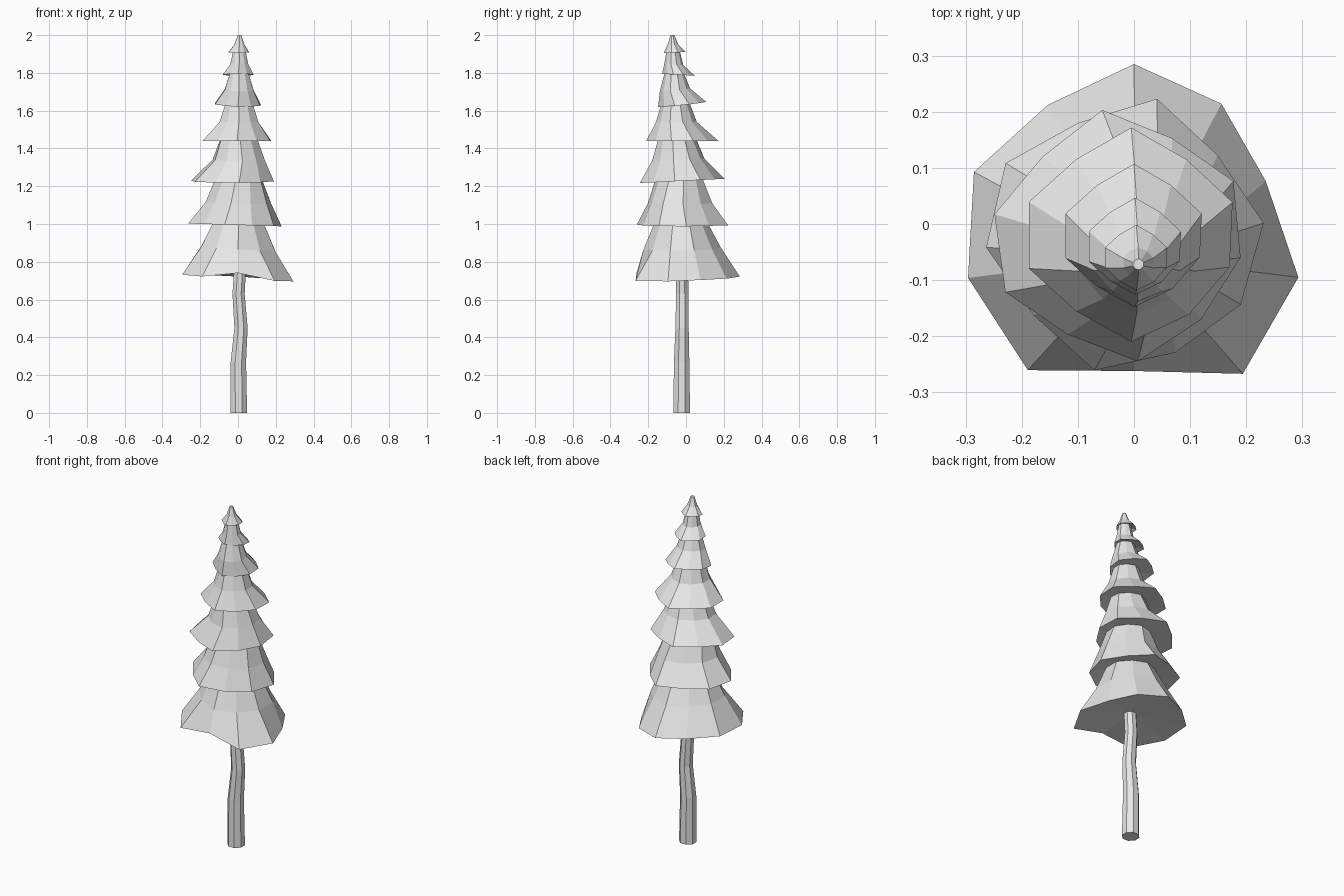
import bpy, bmesh
from math import sin, cos, radians, pi

cube = bpy.data.objects.get("Cube")
if cube:
    bpy.data.objects.remove(cube, do_unlink=True)

grey = bpy.data.materials.new("plain_grey")
grey.use_nodes = True
colour = (0.8, 0.8, 0.8, 1)
grey.diffuse_color = colour
grey.node_tree.nodes["Principled BSDF"].inputs["Base Color"].default_value = colour


def ring(center, radius, pattern, twist=0, tilt=(0, 0)):
    """Irregular ring running clockwise from the back, tilted in x and y."""
    points = []
    for i, factor in enumerate(pattern):
        angle = pi / 2 + radians(twist) - i * 2 * pi / len(pattern)
        dx, dy = radius * factor * cos(angle), radius * factor * sin(angle)
        points.append((center[0] + dx, center[1] + dy,
                       center[2] + tilt[0] * dx + tilt[1] * dy))
    return points


def loft(name, rings):
    """Skin a stack of rings and cap both ends."""
    bm = bmesh.new()
    loops = [[bm.verts.new(p) for p in points] for points in rings]
    for low, high in zip(loops, loops[1:]):
        for i in range(len(low)):
            bm.faces.new((low[i - 1], low[i], high[i], high[i - 1]))
    bm.faces.new(loops[0])
    bm.faces.new(loops[-1])
    bmesh.ops.recalc_face_normals(bm, faces=bm.faces)
    mesh = bpy.data.meshes.new(name)
    bm.to_mesh(mesh)
    bm.free()
    mesh.materials.append(grey)
    obj = bpy.data.objects.new(name, mesh)
    bpy.context.collection.objects.link(obj)
    return obj


# Crooked trunk: x, y, z, radius
trunk_path = [(0.004, -0.023, 0, 0.048), (0.002, -0.023, 0.27, 0.044),
              (0.016, -0.021, 0.45, 0.038), (0.003, -0.02, 0.63, 0.035),
              (0.012, -0.02, 0.78, 0.034)]
loft("trunk", [ring((x, y, z), r, [1] * 8, 22.5) for x, y, z, r in trunk_path])

# Outline of the wide bottom skirt and of the tiers above it
skirt = [0.285, 0.265, 0.247, 0.308, 0.33, 0.262, 0.322, 0.311, 0.3, 0.262]
star = [1.01, 0.88, 1, 0.97, 0.92, 1, 0.88, 1.01, 1.01, 0.88]
soft = [1, 0.95, 1, 1, 0.95, 1, 0.95, 1, 1, 0.95]

# Tiers: lip centre x, y, z, lip radius, kink height, kink radius,
# neck radius, twist, tilt in x and y
tiers = [
    (0, 0, 0.716, 1, 0.87, 0.205, 0.14, 0, -0.06, 0.02),
    (-0.015, -0.02, 0.995, 0.247, 1.11, 0.175, 0.125, -13, -0.03, 0),
    (-0.025, -0.022, 1.228, 0.225, 1.34, 0.14, 0.1, 8, 0, 0.05),
    (-0.005, -0.02, 1.44, 0.19, 1.54, 0.108, 0.073, 0, 0, 0),
    (0, -0.021, 1.633, 0.127, 1.71, 0.08, 0.05, 0, -0.03, 0.1),
    (0.002, -0.04, 1.79, 0.086, 1.845, 0.05, 0.034, 0, 0, -0.06),
    (0.004, -0.06, 1.908, 0.058, 1.95, 0.028, 0.01, 0, 0, 0.04),
]


def axis(z):
    """Leaning centre line of the crown."""
    return (0.006 * (z - 0.7), -0.012 - 0.046 * (z - 0.7), z)


# Crown: every tier is a lip, a kink and a neck tucked under the next lip
rings = [ring((0.01, -0.02, 0.745), 0.03, soft)]
for n, (x, y, z, lip, kink_z, kink, neck, twist, lean_x, lean_y) in enumerate(tiers):
    top = tiers[n + 1][2] + 0.012 if n + 1 < len(tiers) else 2
    outline = skirt if n == 0 else star
    rings.append(ring((x, y, z), lip, outline, twist, (lean_x, lean_y)))
    rings.append(ring(axis(kink_z), kink, soft, twist, (lean_x, lean_y)))
    rings.append(ring(axis(top), neck, soft, twist / 2))
crown = loft("crown", rings)

# Raise the notch at the front of the skirt
crown.data.vertices[len(skirt) + 5].co.z += 0.03
